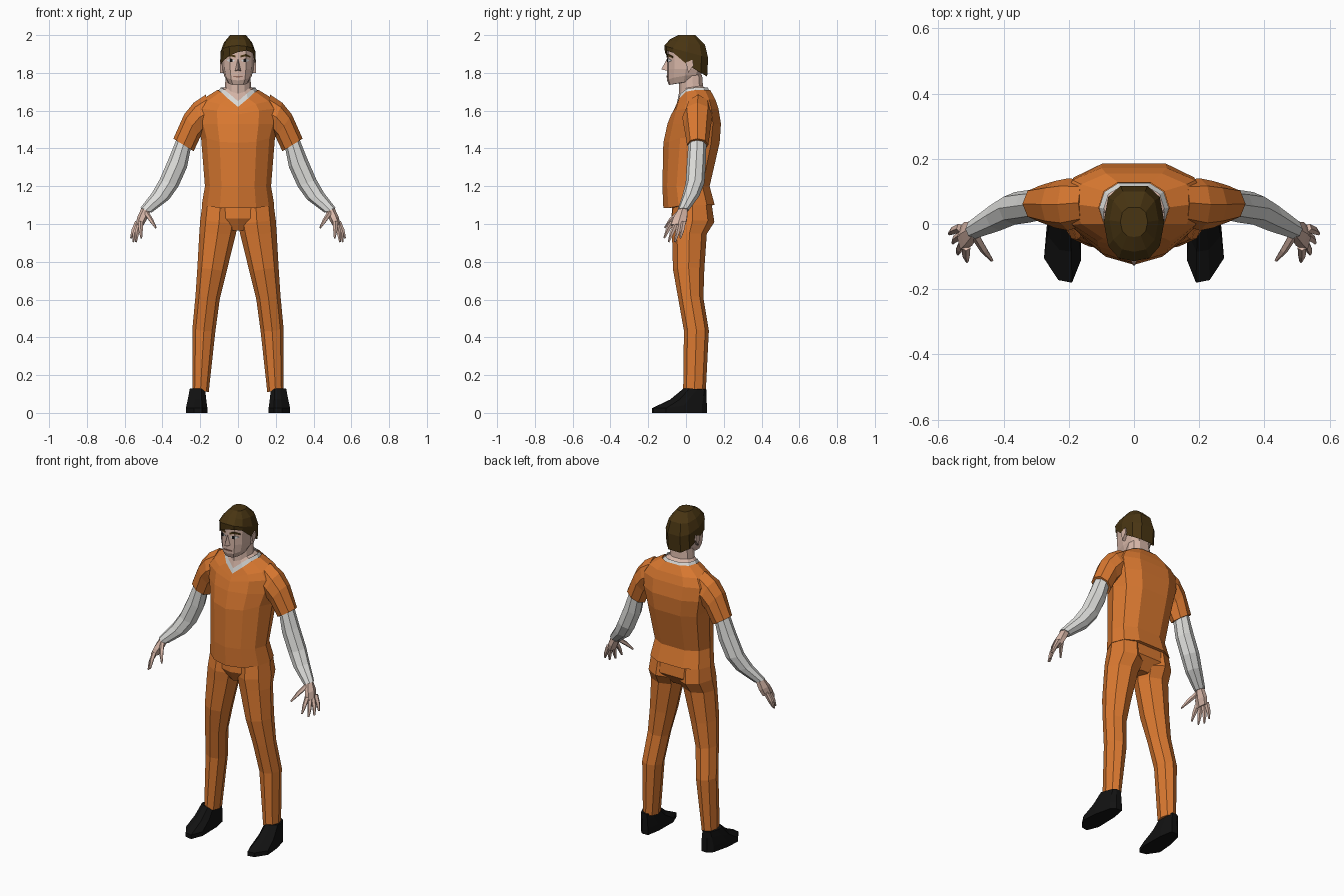
import bpy, bmesh, math
from mathutils import Vector


def material(name, rgb):
    m = bpy.data.materials.new(name)
    m.diffuse_color = (*rgb, 1)
    return m


ORANGE = material("orange cloth", (0.70, 0.19, 0.03))
WHITE = material("white cloth", (0.72, 0.72, 0.70))
SKIN = material("skin", (0.68, 0.47, 0.39))
HAIR = material("brown hair", (0.065, 0.035, 0.006))
BLACK = material("black leather", (0.006, 0.006, 0.006))
EYE = material("eye white", (0.75, 0.75, 0.75))
LIP = material("lip", (0.30, 0.15, 0.11))

# Half outlines from front to back: fraction of half width, fraction of depth
BODY = [(0, 0), (.5, .1), (.85, .3), (1, .58), (.85, .85), (.45, 1), (0, 1)]
HEAD = [(0, 0), (.5, .04), (.85, .2), (1, .52), (.85, .85), (.45, 1), (0, 1)]


def finish(name, bm, mat, mirror=False):
    bmesh.ops.recalc_face_normals(bm, faces=bm.faces)
    me = bpy.data.meshes.new(name)
    bm.to_mesh(me)
    bm.free()
    me.materials.append(mat)
    ob = bpy.data.objects.new(name, me)
    bpy.context.collection.objects.link(ob)
    if mirror:
        ob.modifiers.new("mirror", 'MIRROR').use_mirror_merge = False
    return ob


def loft(name, rings, mat, mirror=False, caps=(True, True)):
    """Skin a list of equally long point rings."""
    bm = bmesh.new()
    vs = [[bm.verts.new(p) for p in r] for r in rings]
    n = len(vs[0])
    for a, b in zip(vs, vs[1:]):
        for i in range(n):
            j = (i + 1) % n
            bm.faces.new((a[i], a[j], b[j], b[i]))
    if caps[0]:
        bm.faces.new(vs[0])
    if caps[1]:
        bm.faces.new(vs[-1])
    return finish(name, bm, mat, mirror)


def level(z, w, yf, yb, outline=BODY, tilt=0):
    """Symmetric ring; z is one height or seven heights from front to back."""
    zs = z if isinstance(z, list) else [z] * 7
    half = [(w * a, yf + (yb - yf) * b, h) for (a, b), h in zip(outline, zs)]
    ring = half + [(-x, y, h) for x, y, h in half[-2:0:-1]]
    return [(x, y, h + tilt * x * (y < 0)) for x, y, h in ring]


def limb(outer, inner, yc, ry, n=8):
    """Limb ring spanning an outer and an inner (x, z) point."""
    o, i = Vector(outer), Vector(inner)
    c, r = (o + i) / 2, (o - i) / 2
    ring = []
    for k in range(n):
        t = 2 * math.pi * k / n
        p = c + r * math.cos(t)
        ring.append((p.x, yc + ry * math.sin(t), p.y))
    return ring


def rod(name, pts, radii, mat):
    """Tapered five-sided rod through points, on both sides of the body."""
    pts = [Vector(p) for p in pts]
    d = (pts[-1] - pts[0]).normalized()
    u = d.cross(Vector((1, 0, 0))).normalized()
    v = d.cross(u)
    angles = [2 * math.pi * k / 5 for k in range(5)]
    loft(name, [[p + (u * math.cos(t) + v * math.sin(t)) * r for t in angles]
                for p, r in zip(pts, radii)], mat, True)


# Shirt
loft("shirt", [
    level([1.085, 1.085, 1.095, 1.10, 1.10, 1.10, 1.10], .192, -.12, .152),
    level(1.20, .175, -.125, .125),
    level([1.43, 1.435, 1.455, 1.45, 1.43, 1.43, 1.43], .195, -.12, .178),
    level(1.53, .218, -.098, .185),
    level([1.58, 1.60, 1.61, 1.61, 1.61, 1.61, 1.61], .222, -.078, .172),
    level([1.60, 1.635, 1.65, 1.66, 1.66, 1.66, 1.66], .19, -.066, .155),
    level([1.62, 1.665, 1.70, 1.71, 1.71, 1.71, 1.71], .108, -.055, .128),
], ORANGE, caps=(True, False))
loft("shirt_sleeve", [
    limb((.17, 1.685), (.14, 1.50), .065, .07),
    limb((.235, 1.642), (.17, 1.49), .06, .08),
    limb((.285, 1.58), (.20, 1.46), .06, .072),
    limb((.342, 1.452), (.235, 1.385), .062, .056),
], ORANGE, True)

# Undershirt collar and long sleeves
loft("undershirt_collar", [
    level([1.61, 1.655, 1.69, 1.70, 1.70, 1.70, 1.70], .107, -.056, .126),
    level([1.65, 1.69, 1.715, 1.722, 1.722, 1.722, 1.722], .092, -.046, .115),
], WHITE, caps=(False, False))
loft("undershirt_sleeve", [
    limb((.325, 1.45), (.25, 1.40), .06, .048),
    limb((.365, 1.35), (.27, 1.30), .055, .05),
    limb((.415, 1.235), (.315, 1.20), .048, .05),
    limb((.455, 1.165), (.365, 1.13), .025, .045),
    limb((.517, 1.085), (.458, 1.06), -.015, .03),
], WHITE, True)

# Trousers
loft("trouser_seat", [
    level(1.12, .18, -.07, .13),
    level(1.03, .17, -.078, .14),
    level(.965, .05, -.045, .09),
], ORANGE)
loft("trouser_leg", [
    limb((.188, 1.11), (0, 1.11), .035, .10),
    limb((.20, 1.02), (0, 1.00), .035, .115),
    limb((.205, .95), (.012, .945), .018, .092),
    limb((.215, .77), (.06, .75), .014, .083),
    limb((.225, .62), (.097, .60), .025, .067),
    limb((.242, .44), (.12, .43), .055, .066),
    limb((.242, .125), (.155, .11), .045, .06),
], ORANGE, True)


# Shoes: plan outline from the inner toe round to the inner heel
SOLE = [(.19, -.18), (.232, -.172), (.276, -.105), (.268, -.01),
        (.245, .085), (.22, .11), (.18, .11), (.165, .03), (.162, -.11)]


def shoe_ring(squash, y_front, heights):
    back, cx = .108, .205
    return [(cx + (x - cx) * squash,
             back + (y - back) * (back - y_front) / (back + .18),
             heights[0] if y < -.06 else heights[1]) for x, y in SOLE]


loft("shoe", [
    shoe_ring(1, -.18, (0, 0)),
    shoe_ring(1, -.18, (.025, .04)),
    shoe_ring(.86, -.085, (.07, .09)),
    shoe_ring(.70, -.012, (.13, .125)),
], BLACK, True)

# Hands
loft("palm", [
    limb((.508, 1.09), (.465, 1.065), -.015, .026, 6),
    limb((.532, 1.04), (.485, 1.02), -.03, .042, 6),
    limb((.542, 1.0), (.505, .985), -.042, .042, 6),
], SKIN, True)
fingers = {
    "index_finger": [(.515, -.07, 1.01), (.515, -.095, .97), (.512, -.115, .925)],
    "middle_finger": [(.522, -.052, 1.0), (.535, -.075, .95), (.540, -.092, .905)],
    "ring_finger": [(.528, -.033, 1.0), (.547, -.046, .95), (.555, -.058, .905)],
    "little_finger": [(.532, -.012, 1.01), (.553, -.02, .965), (.567, -.03, .925)],
    "thumb": [(.487, -.035, 1.06), (.460, -.08, 1.02), (.435, -.112, .98)],
}
for name, path in fingers.items():
    rod(name, path, (.014, .012, .005), SKIN)

# Neck and head
loft("neck", [
    level([1.63, 1.67, 1.70, 1.705, 1.705, 1.705, 1.705], .098, -.05, .118),
    level([1.69, 1.70, 1.72, 1.725, 1.73, 1.73, 1.73], .07, -.038, .09),
    level(1.79, .064, -.035, .085),
], SKIN)
loft("head", [
    level([1.735, 1.737, 1.742, 1.75, 1.76, 1.76, 1.76], .055, -.09, .06, HEAD),
    level([1.76, 1.765, 1.775, 1.785, 1.79, 1.79, 1.79], .073, -.1, .08, HEAD),
    level(1.82, .083, -.1, .09, HEAD),
    level(1.92, .085, -.1, .095, HEAD),
    level(1.965, .06, -.075, .075, HEAD),
], SKIN)

# Hair: cap with a slanted fringe, sideburns and a low nape
loft("hair", [
    level([1.91, 1.905, 1.885, 1.845, 1.80, 1.78, 1.78], .091, -.112, .112, HEAD, .28),
    level([1.945, 1.94, 1.93, 1.91, 1.89, 1.88, 1.88], .093, -.114, .117, HEAD),
    level([1.978, 1.975, 1.965, 1.96, 1.95, 1.95, 1.95], .075, -.085, .10, HEAD),
    level(2.0, .042, -.04, .05, HEAD),
], HAIR, caps=(False, True))

# Nose
bm = bmesh.new()
top, tip, left, right, back = [bm.verts.new(p) for p in (
    (0, -.098, 1.88), (0, -.131, 1.818), (-.018, -.092, 1.81),
    (.018, -.092, 1.81), (0, -.08, 1.84))]
for f in ((top, left, tip), (top, tip, right), (tip, left, right),
          (top, back, left), (top, right, back), (left, back, right)):
    bm.faces.new(f)
finish("nose", bm, SKIN)

# Ears
loft("ear", [[(x, y, z) for y, z in ((.0, 1.855), (.035, 1.87), (.04, 1.84), (.012, 1.80))]
             for x in (.075, .094)], SKIN, True)


def face_y(x):
    pts = [(.085 * a, -.1 + .192 * b) for a, b in HEAD[:4]]
    for (x0, y0), (x1, y1) in zip(pts, pts[1:]):
        if x <= x1:
            return y0 + (y1 - y0) * (x - x0) / (x1 - x0)


def face_strip(name, cols, mat, lift):
    """Thin plate hugging the face; columns are (x, low z, high z)."""
    rings = [[(x, face_y(x) - s, z) for s, z in
              ((lift, lo), (lift, hi), (lift - .004, hi), (lift - .004, lo))]
             for x, lo, hi in cols]
    loft(name, rings, mat, True)


face_strip("eyebrow", [(.014, 1.882, 1.892), (.0425, 1.888, 1.90), (.066, 1.88, 1.888)], HAIR, .005)
face_strip("eye", [(.018, 1.862, 1.867), (.0425, 1.857, 1.875), (.058, 1.864, 1.868)], EYE, .003)
face_strip("iris", [(.030, 1.858, 1.874), (.0425, 1.857, 1.876)], BLACK, .005)
face_strip("mouth", [(0, 1.776, 1.785), (.026, 1.778, 1.782)], LIP, .004)
